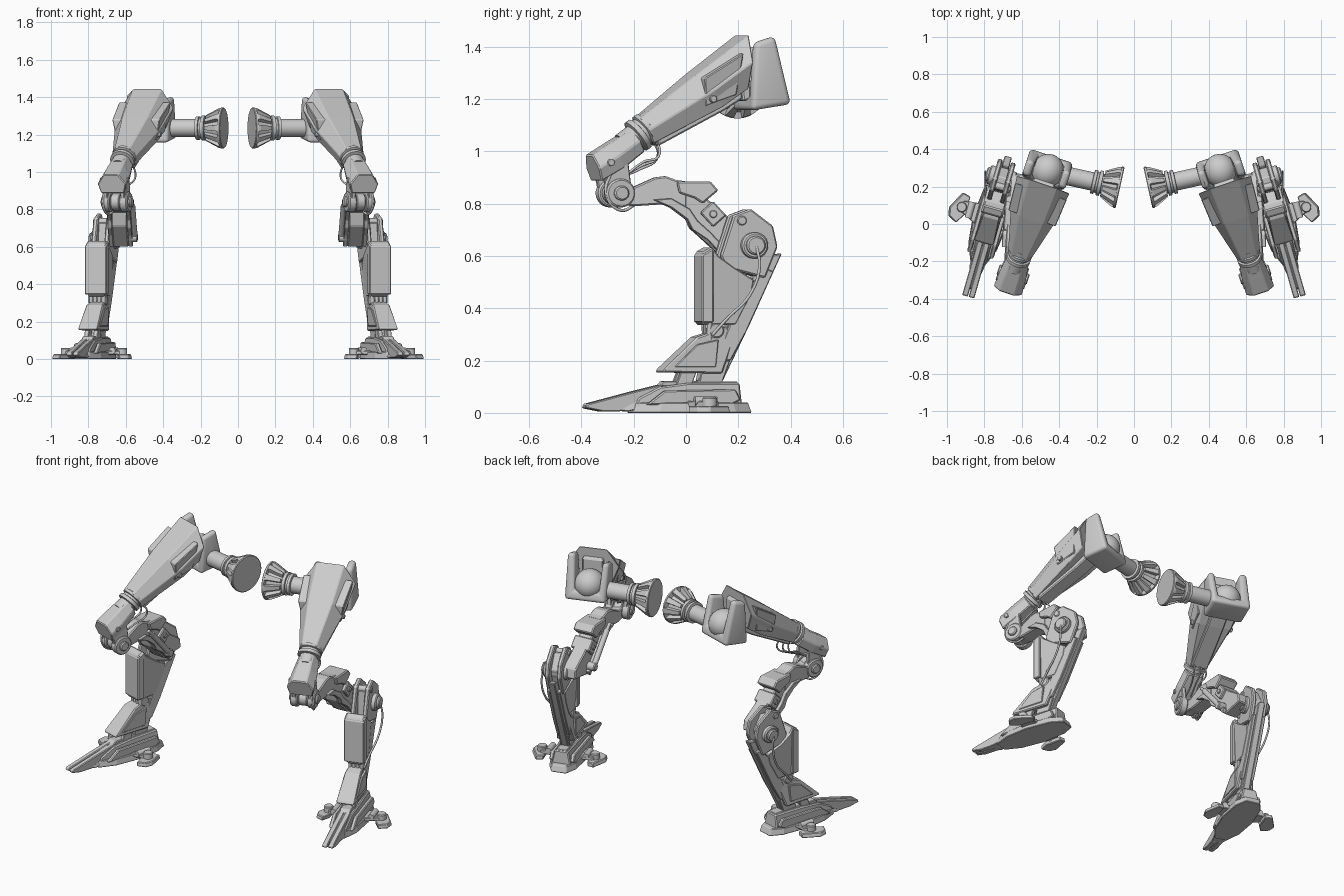
import bpy, bmesh, math
from mathutils import Matrix, Vector


def frame(x0, deg):
    """Yawed frame whose y and z still read as world values on its centre plane."""
    a = math.radians(deg)
    return Matrix(((math.cos(a), -math.tan(a), 0, x0), (math.sin(a), 1, 0, 0), (0, 0, 1, 0), (0, 0, 0, 1)))


HIP, UPPER, LINK, FOOT = frame(.522, 12.5), frame(.556, 18.5), frame(.635, 4), frame(.775, 16)


def prof(pts, w=0, x=0):
    """Side profile of (y, z) or (y, z, half width), extruded across x."""
    return [[(x + s * (p[2] if len(p) > 2 else w), p[0], p[1]) for p in pts] for s in (-1, 1)]


def pair(pts, x, w):
    return [prof(pts, w, x), prof(pts, w, -x)]


def slab(pts, z0, z1, k=1.0):
    return [[(x, y, z0) for x, y in pts], [(x * k, y * k, z1) for x, y in pts]]


def rod(p, q, steps, n=24):
    """Turned solid from p towards q; steps are (distance, radius)."""
    p, q = Vector(p), Vector(q)
    d = (q - p).normalized()
    u = d.orthogonal().normalized()
    v = d.cross(u)
    ang = [2 * math.pi * i / n for i in range(n)]
    return [[p + d * t + (u * math.cos(a) + v * math.sin(a)) * r for a in ang] for t, r in steps]


def pin(y, z, x0, x1, r, n=24):
    e = min(.006, r * .2)
    return rod((x0, y, z), (x1, y, z), [(0, r - e), (e, r), (x1 - x0 - e, r), (x1 - x0, r - e)], n)


def bar(p, q, r, n=16):
    return rod(p, q, [(0, r), ((Vector(q) - Vector(p)).length, r)], n)


def hexa(yt, zt, yb, zb, wt, wm, wb):
    """Six-sided section given by its top, middle and bottom half widths."""
    ym, zm = (yt + yb) / 2, (zt + zb) / 2
    return [(-wt, yt, zt), (wt, yt, zt), (wm, ym, zm), (wb, yb, zb), (-wb, yb, zb), (-wm, ym, zm)]


def build(name, F, solids, bevel=0, seg=1, smooth=False):
    bm = bmesh.new()
    for loops in solids:
        rings = [[bm.verts.new(F @ Vector(c)) for c in lp] for lp in loops]
        n = len(rings[0])
        for a, b in zip(rings, rings[1:]):
            for i in range(n):
                bm.faces.new((a[i], a[(i + 1) % n], b[(i + 1) % n], b[i]))
        bm.faces.new(rings[0][::-1])
        bm.faces.new(rings[-1])
    bmesh.ops.recalc_face_normals(bm, faces=bm.faces)
    for f in bm.faces:
        f.smooth = smooth
    for e in bm.edges:
        e.smooth = bool(bevel) or e.calc_face_angle(0) < .6
    me = bpy.data.meshes.new(name)
    bm.to_mesh(me)
    bm.free()
    ob = bpy.data.objects.new(name, me)
    bpy.context.collection.objects.link(ob)
    if bevel:
        b = ob.modifiers.new("bevel", 'BEVEL')
        b.width, b.segments, b.limit_method, b.angle_limit = bevel, seg, 'ANGLE', .5
    m = ob.modifiers.new("mirror", 'MIRROR')
    m.use_mirror_merge = False
    return ob


def hose(name, F, pts, r):
    for s, side in ((1, "right"), (-1, "left")):
        cu = bpy.data.curves.new(name, 'CURVE')
        cu.dimensions, cu.bevel_depth, cu.bevel_resolution, cu.resolution_u = '3D', r, 2, 6
        sp = cu.splines.new('BEZIER')
        sp.bezier_points.add(len(pts) - 1)
        for bp, p in zip(sp.bezier_points, pts):
            w = F @ Vector(p)
            bp.co = (w.x * s, w.y, w.z)
            bp.handle_left_type = bp.handle_right_type = 'AUTO'
        bpy.context.collection.objects.link(bpy.data.objects.new(name + "_" + side, cu))


# Hip: ribbed flange, collars, shaft and ball
hy, hz = .28, 1.235
build("hip_shaft", HIP, [rod((-.395, hy, hz), (0, hy, hz), [
    (0, .106), (.004, .110), (.014, .110), (.018, .085), (.095, .052), (.10, .052), (.102, .066), (.12, .066), (.122, .055),
    (.132, .055), (.134, .063), (.15, .063), (.152, .048), (.39, .048)], 32)], smooth=True)
ribs = []
for k in range(10):
    a = 2 * math.pi * k / 10
    o, t = Vector((0, math.cos(a), math.sin(a))), Vector((0, -math.sin(a), math.cos(a)))
    c = Vector((0, hy, hz))
    ribs.append([[c + Vector((x, 0, 0)) + o * r + t * w * s for x, r, w in
                  ((-.383, .06, .016), (-.383, .108, .018), (-.37, .106, .016), (-.30, .07, .010), (-.30, .045, .010))]
                 for s in (-1, 1)])
build("hip_flange_ribs", HIP, ribs)
arc = [math.pi * i / 16 for i in range(17)]
build("hip_ball", UPPER, [rod((-.085, .285, 1.255), (1, .285, 1.255),
      [(.085 - .085 * math.cos(a), .0005 + .085 * math.sin(a)) for a in arc], 32)], smooth=True)

# Rounded U bracket holding the ball
U = [(-.115, 1.175), (.125, 1.175), (.125, 1.435), (.08, 1.435), (.072, 1.23), (-.072, 1.23), (-.08, 1.40), (-.12, 1.40)]
build("hip_bracket", UPPER, [[[(x, .212 + (z - 1.16) * .05, z - .02) for x, z in U],
                              [(x, .36 - (z - 1.2) * .24, z + .005) for x, z in U]]], .021, 4, True)

# Thigh shell with side panels, spine and bolts
build("thigh_shell", UPPER, [[hexa(.215, 1.445, .205, 1.24, .08, .15, .11), hexa(.02, 1.295, .11, 1.17, .07, .132, .10),
                              hexa(-.19, 1.125, -.14, 1.03, .042, .066, .05)]], .004)
build("thigh_panels", UPPER, [prof([(.03, 1.28, .134), (.175, 1.375, .146), (.155, 1.215, .120), (.04, 1.172, .113)])], .004)
build("thigh_underside", UPPER, [prof([(.2, 1.25), (.2, 1.2), (.13, 1.155), (-.12, 1.02), (-.12, 1.06)], .05)], .006)
build("thigh_back_plate", UPPER, [prof([(.18, 1.40), (.23, 1.38), (.23, 1.2), (.2, 1.19)], .06)], .006)
build("thigh_bolts", UPPER, [pin(.065, 1.2, -.13, .13, .014, 12), pin(-.31, .957, -.08, .08, .014, 12)], smooth=True)

# Sleeve and knee housing
build("knee_sleeve", UPPER, [rod((0, -.125, 1.105), (0, -.24, 1.02), [
    (0, .058), (.025, .058), (.028, .066), (.045, .066), (.048, .056), (.06, .056), (.063, .066), (.082, .066),
    (.085, .05), (.14, .05)], 28)], smooth=True)
build("knee_housing", UPPER, [[hexa(-.215, 1.085, -.17, 1.0, .035, .062, .045), hexa(-.295, 1.035, -.255, .935, .04, .075, .06),
                               hexa(-.372, .985, -.342, .885, .042, .08, .065)]], .005)

# Knee joint: forks and stacked rings
build("knee_forks", UPPER, pair([(-.34, .94), (-.24, .97), (-.225, .85), (-.26, .80), (-.31, .81)], .048, .012), .004)
build("knee_rings", UPPER, [pin(-.27, .84, -.072, -.028, .055), pin(-.27, .84, .028, .072, .055),
                            pin(-.27, .84, -.085, .085, .028), pin(-.27, .84, -.026, .026, .045)], smooth=True)

# Link from knee back to hock
build("link_upper", LINK, [prof([(-.27, .875), (-.21, .86), (-.12, .9), (-.08, .905), (-.04, .89), (.0, .885), (.0, .78),
                                 (-.05, .80), (-.2, .79), (-.28, .80)], .045)], .006)
build("link_cover", LINK, [prof([(-.04, .885), (.09, .885), (.12, .85), (.06, .80), (.03, .82), (-.03, .84)], .062)], .006)
build("link_lower", LINK, [prof([(-.02, .83), (.04, .85), (.17, .74), (.26, .68), (.27, .62), (.19, .61), (.13, .6),
                                 (.01, .71)], .042)], .006)
build("link_side_blocks", LINK, [prof([(.05, .765), (.1, .81), (.15, .755), (.10, .71)], .060)], .005)
build("link_bolts", LINK, [pin(.1, .76, -.068, .068, .015, 12)], smooth=True)
build("link_rails", LINK, pair([(-.13, .815), (-.06, .785), (.0, .74), (.02, .7), (.08, .66), (.135, .6), (.15, .625),
                                (.09, .69), (.04, .735), (.01, .78), (-.06, .82)], .052, .012), .003)
build("link_inner_piston", LINK, [bar((-.072, -.03, .82), (-.075, .13, .64), .016), bar((-.072, -.06, .85), (-.072, -.02, .81), .010),
                                  pin(.12, .65, -.09, -.03, .024)], smooth=True)

# Hock joint
build("hock_cheeks", FOOT, pair([(.17, .755), (.235, .78), (.32, .715), (.338, .635), (.29, .515), (.14, .555), (.12, .6)],
                                .036, .013), .006)
build("hock_core", FOOT, [prof([(.18, .73), (.25, .74), (.3, .66), (.26, .52), (.17, .57)], .026)], .005)
build("hock_axle", FOOT, [pin(.245, .64, -.07, .075, .05, 28), pin(.245, .64, -.085, .09, .036), pin(.2, .735, -.06, .055, .018)],
      smooth=True)

# Shin strut, calf shell and pistons
build("shin_strut", FOOT, [prof([(.31, .6), (.362, .61), (.24, .34), (.135, .12), (.04, .12), (.13, .3), (.25, .52)], .02)], .004)
build("shin_side_plates", FOOT, pair([(.3, .55), (.325, .54), (.22, .31), (.16, .2), (.1, .2), (.15, .32), (.2, .45)],
                                     .030, .010), .004)
build("calf_shell", FOOT, [prof([(.05, .335, .045), (.05, .615, .055), (.085, .635, .055), (.11, .6, .058), (.17, .555, .056),
                                 (.25, .51, .042), (.24, .45, .042), (.18, .335, .042)])], .006)
build("calf_front_plate", FOOT, [prof([(.046, .345), (.046, .605), (.09, .63), (.09, .345)], .060)], .005)
build("calf_lower_rods", FOOT, [bar((x, .08, .36), (x * .9, .08, .25), .010) for x in (-.036, -.012, .012, .036)]
      + [pin(.105, .315, -.045, .045, .03)], smooth=True)

# Ankle spat and ankle
build("ankle_spat", FOOT, [prof([(-.105, .155, .052), (-.095, .17, .057), (.03, .29, .048), (.15, .33, .035), (.17, .27, .038),
                                 (.125, .15, .052)])], .006)
build("ankle_spat_panels", FOOT, [prof([(-.06, .175), (.03, .262), (.11, .28), (.10, .175)], .055)], .003)
build("ankle_struts", FOOT, pair([(-.05, .1), (-.02, .18), (.04, .18), (.01, .1)], .025, .012)
      + [prof([(.04, .1), (.06, .2), (.16, .2), (.125, .1)], .03)], .003)

# Foot: sole, body, toe and heel
sole = [(-.045, .24), (.045, .24), (.08, .17), (.096, .02), (.08, -.12), (.04, -.215), (-.04, -.215), (-.08, -.12),
        (-.096, .02), (-.08, .17)]
build("foot_sole", FOOT, [slab(sole, 0, .04, .94)], .004)
build("foot_body", FOOT, [prof([(-.2, .02, .045), (-.195, .055, .04), (-.11, .1, .045), (.0, .115, .05), (.195, .115, .04),
                                (.2, .02, .06)])], .006)
build("foot_side_guards", FOOT, pair([(-.17, .03), (-.1, .085), (.17, .09), (.19, .05), (.15, .03)], .062, .012), .005)
build("foot_top_ridge", FOOT, [prof([(-.11, .1), (-.09, .122), (.19, .12), (.19, .1)], .032)], .004)
build("toe", FOOT, pair([(-.39, .018), (-.385, .034), (-.22, .078), (-.1, .108), (-.1, .05), (-.2, .035), (-.26, .006), (-.33, .006)],
                        .018, .0155), .004)
build("toe_wedge", FOOT, [prof([(-.35, .014, .012), (-.34, .038, .012), (-.12, .1, .03), (-.12, .03, .042), (-.23, .006, .042)])], .004)

# Side toes: arm, round post and angular pad
for s, k, side in ((1, 1.065, "outer"), (-1, .96, "inner")):
    s *= k
    build(side + "_toe_arm", FOOT, [slab([(s * .07, .09), (s * .15, .08), (s * .175, .05), (s * .15, .02), (s * .07, -.02)],
                                         .022, .045)], .004)
    build(side + "_toe_post", FOOT, [rod((s * .155, .045, .015), (s * .155, .045, 1), [(0, .027), (.04, .027), (.045, .023)], 20)],
          smooth=True)
    build(side + "_toe_pad", FOOT, [slab([(s * .13, .11), (s * .17, .12), (s * .218, .03), (s * .21, -.015), (s * .165, -.04),
                                          (s * .135, .01)], 0, .026, .97)], .004)
    build(side + "_toe_knuckle", FOOT, [bar((s * .11, .0, .045), (s * .11, .085, .045), .018)], smooth=True)

# Hoses
for i, x in enumerate((-.03, .0, .03)):
    hose("knee_hose_%d" % (i + 1), UPPER, [(x, -.12, 1.05), (x * 1.4, -.095 - .012 * i, .98), (x, -.17, .93 + .015 * i),
                                           (x, -.25, .90)], .005)
hose("knee_loop_hose", UPPER, [(.055, -.3, .93), (.06, -.325, .84), (.055, -.27, .775), (.04, -.2, .80)], .006)
hose("hock_hose", FOOT, [(.085, .245, .64), (.095, .255, .56), (.085, .22, .45), (.06, .14, .36), (.045, .09, .30)], .006)
